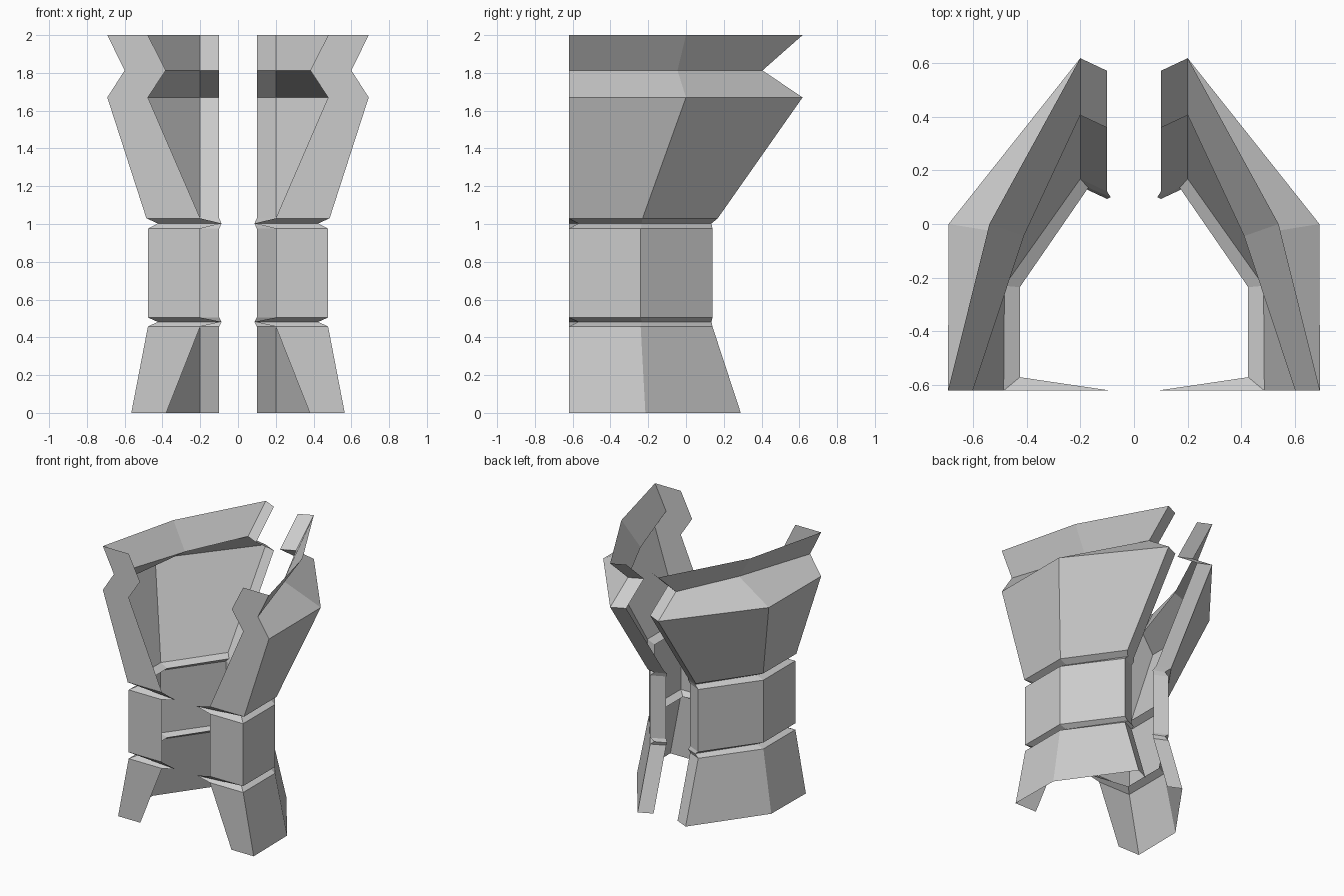
import bpy, bmesh

if "Cube" in bpy.data.objects:
    bpy.data.objects.remove(bpy.data.objects["Cube"])

# Each ring: height, then half cross-section
# front inner edge, front corner, side corner, back corner, back inner edge
FRONT = -0.62


def ring(z, inner, outer, side, back):
    return [(inner, FRONT, z), (outer, FRONT, z), (*side, z),
            (0.2, back, z), (0.1, back - 0.047, z)]


def seam(z):
    return [(0.087, FRONT, z), (0.425, -0.57, z), (0.425, -0.235, z),
            (0.17, 0.135, z), (0.087, 0.1, z)]


def shell(name, rings):
    bm = bmesh.new()
    rows = [[bm.verts.new(p) for p in r] for r in rings]
    for lo, hi in zip(rows, rows[1:]):
        for i in range(len(lo) - 1):
            bm.faces.new((lo[i], lo[i + 1], hi[i + 1], hi[i]))
    mesh = bpy.data.meshes.new(name)
    bm.to_mesh(mesh)
    bm.free()
    ob = bpy.data.objects.new(name, mesh)
    bpy.context.collection.objects.link(ob)
    mod = ob.modifiers.new("Mirror", 'MIRROR')
    mod.use_mirror_merge = False
    return ob


hem = ring(0, 0.38, 0.565, (0.56, -0.215), 0.29)
waist = [ring(z, 0.2, 0.477, (0.477, -0.24), 0.14)
         for z in (0.457, 0.505, 0.975)]
chest = ring(1.03, 0.2, 0.485, (0.482, -0.23), 0.168)
shoulder = ring(1.67, 0.477, 0.692, (0.69, 0.0), 0.617)
neck = ring(1.813, 0.383, 0.6, (0.41, -0.045), 0.405)
rim = ring(2.0, 0.477, 0.692, (0.538, 0.0), 0.617)

# Flared skirt, waist band with pinched seams, chest and collar
shell("skirt_panel", [hem, waist[0]])
shell("lower_seam", [waist[0], seam(0.482), waist[1]])
shell("waist_band", [waist[1], waist[2]])
shell("upper_seam", [waist[2], seam(1.003), chest])
shell("chest_panel", [chest, shoulder])
shell("collar", [shoulder, neck, rim])
